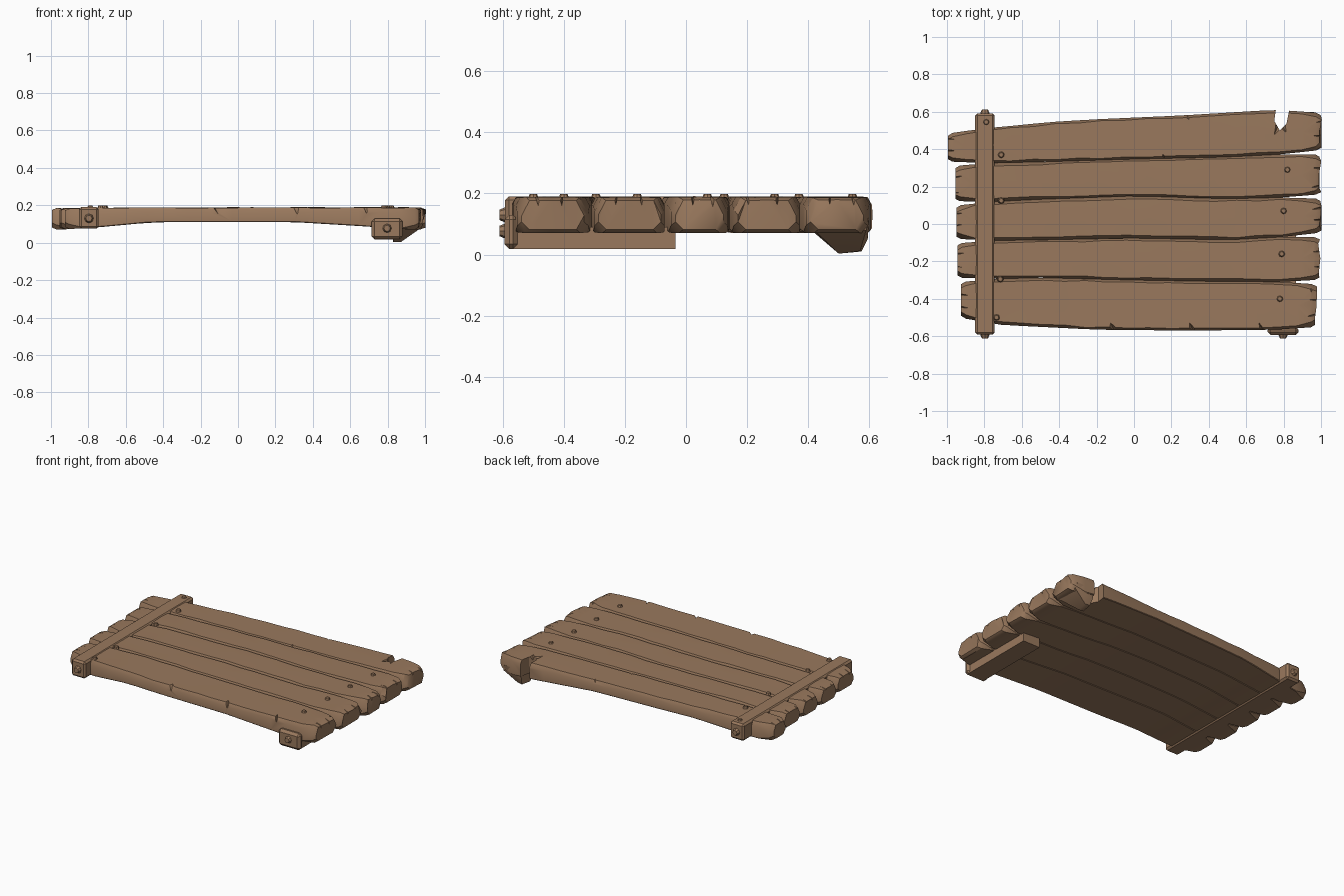
import bpy, bmesh, math, random
from mathutils import Vector, Matrix

if "Cube" in bpy.data.objects:
    bpy.data.objects.remove(bpy.data.objects["Cube"])

random.seed(4)
wood = bpy.data.materials.new("brown wood")
wood.diffuse_color = (0.32, 0.19, 0.11, 1)
wood.use_nodes = True
wood.node_tree.nodes["Principled BSDF"].inputs["Base Color"].default_value = wood.diffuse_color


def finish(name, bm, angle=35, bevel=0):
    bmesh.ops.recalc_face_normals(bm, faces=bm.faces)
    me = bpy.data.meshes.new(name)
    bm.to_mesh(me)
    bm.free()
    me.materials.append(wood)
    ob = bpy.data.objects.new(name, me)
    bpy.context.collection.objects.link(ob)
    bpy.ops.object.select_all(action='DESELECT')
    ob.select_set(True)
    bpy.context.view_layer.objects.active = ob
    if bevel:
        m = ob.modifiers.new("edge", 'BEVEL')
        m.width, m.segments = bevel, 1
    if angle:
        bpy.ops.object.shade_smooth_by_angle(angle=math.radians(angle))
    return ob


def hull(name, pts, angle=0):
    bm = bmesh.new()
    for p in pts:
        bm.verts.new(p)
    bmesh.ops.convex_hull(bm, input=bm.verts)
    return finish(name, bm, angle)


def box(name, x0, x1, y0, y1, z0, z1, bevel=0.012):
    bm = bmesh.new()
    bmesh.ops.create_cube(bm, size=1)
    for v in bm.verts:
        v.co = ((x0 + x1) / 2 + v.co.x * (x1 - x0), (y0 + y1) / 2 + v.co.y * (y1 - y0),
                (z0 + z1) / 2 + v.co.z * (z1 - z0))
    return finish(name, bm, 0, bevel)


def lerp(pts, x):
    if x <= pts[0][0]:
        return pts[0][1]
    for (a, p), (b, q) in zip(pts, pts[1:]):
        if x <= b:
            return p + (q - p) * (x - a) / (b - a)
    return pts[-1][1]


# Arched underside and the lines between the planks, from back to front
under = [(-0.95, 0.07), (-0.75, 0.082), (-0.45, 0.11), (0.3, 0.11), (0.7, 0.086), (0.92, 0.07)]
lines = [
    [(-1, 0.495), (-0.7, 0.52), (-0.45, 0.545), (-0.2, 0.56), (0.25, 0.58), (0.74, 0.61), (1, 0.605)],
    [(-1, 0.322), (-0.5, 0.332), (0, 0.347), (0.5, 0.358), (1, 0.384)],
    [(-1, 0.108), (-0.5, 0.132), (0, 0.15), (0.5, 0.135), (1, 0.147)],
    [(-1, -0.092), (-0.5, -0.085), (0, -0.075), (0.5, -0.085), (1, -0.058)],
    [(-1, -0.30), (-0.5, -0.287), (0, -0.3), (0.5, -0.308), (1, -0.31)],
    [(-1, -0.505), (-0.7, -0.54), (-0.2, -0.565), (0.3, -0.57), (1, -0.562)],
]
ends = [(-0.995, 0.998), (-0.955, 0.995), (-0.95, 0.998), (-0.945, 0.99), (-0.925, 0.972)]


def plank(i):
    x0, x1 = ends[i]
    n = 16
    xs = [x0, x0 + 0.025] + [x0 + 0.1 + (x1 - x0 - 0.2) * k / (n - 1) for k in range(n)] + [x1 - 0.025, x1]
    bm = bmesh.new()
    rings = []
    for k, x in enumerate(xs):
        tip = k in (0, len(xs) - 1)
        near = min(x - x0, x1 - x)
        gap = 0.012 * max(0, 1 - near / 0.2) + (0.012 if tip else 0)
        ya, yb = lerp(lines[i + 1], x) + gap, lerp(lines[i], x) - gap
        z0 = lerp(under, x) + (0.012 if tip else 0)
        z1 = 0.191 - random.uniform(0, 0.003) - (0.004 if x < -0.65 else 0) - (0.01 if tip else 0)
        c = random.uniform(0.008, 0.017) + (0.012 if near < 0.06 else 0)
        b = 0.025 if near < 0.06 else 0.004
        w = yb - ya
        ring = [(ya + b, z0), (yb - b, z0), (yb, z0 + b), (yb, z1 - 2 * c), (yb - c, z1 - 0.002),
                (ya + w * 0.5, z1 - random.uniform(0, 0.003)), (ya + c, z1 - 0.002), (ya, z1 - 2 * c), (ya, z0 + b)]
        rings.append([bm.verts.new((x + (random.uniform(-0.008, 0.008) if tip and 0 < k else 0), y, z))
                      for y, z in ring])
    for r, s in zip(rings, rings[1:]):
        for a in range(9):
            bm.faces.new((r[a], r[(a + 1) % 9], s[(a + 1) % 9], s[a]))
    bm.faces.new(rings[0])
    bm.faces.new(rings[-1])
    bmesh.ops.triangulate(bm, faces=bm.faces)
    return finish(f"plank_{i + 1}", bm)


def cut(ob, pts):
    cutter = hull("cutter", pts)
    cutter.hide_render = True
    m = ob.modifiers.new("chip", 'BOOLEAN')
    m.operation, m.object, m.solver = 'DIFFERENCE', cutter, 'EXACT'
    bpy.context.view_layer.objects.active = ob
    bpy.ops.object.modifier_apply(modifier=m.name)
    bpy.data.objects.remove(cutter)


# Wedge-shaped chip: mouth position, inward direction, length, half width, depth
def chip(ob, x, y, dx, dy, length, w, depth):
    p, d = Vector((x, y, 0.2)), Vector((dx, dy, 0)).normalized()
    s = Vector((-d.y, d.x, 0))
    o = p - d * 0.03
    cut(ob, [o + s * w * 1.3, o - s * w, o - Vector((0, 0, depth)), p + d * length + s * w * 0.4])


planks = [plank(i) for i in range(5)]

# Splits in the plank ends
for i, ob in enumerate(planks):
    x0, x1 = ends[i]
    for f in (0.33, 0.68):
        f += random.uniform(-0.08, 0.08)
        for x, d in ((x0, 1), (x1, -1)):
            y = lerp(lines[i + 1], x) * (1 - f) + lerp(lines[i], x) * f
            chip(ob, x, y, d, random.uniform(-0.2, 0.2), random.uniform(0.04, 0.07), 0.012, 0.06)

# Chips along the outer edges and seams
chip(planks[0], 0.27, 0.585, 0.3, -1, 0.05, 0.05, 0.06)
chip(planks[0], 0.17, 0.35, -0.3, 1, 0.05, 0.035, 0.05)
chip(planks[4], -0.1, -0.568, -0.2, 1, 0.06, 0.05, 0.07)
chip(planks[4], 0.32, -0.568, -0.3, 1, 0.06, 0.03, 0.07)
chip(planks[4], 0.69, -0.566, -0.4, 1, 0.06, 0.02, 0.07)
chip(planks[4], 0.94, -0.312, 0, -1, 0.08, 0.03, 0.05)

# Broken notch in the back plank, with the splintered piece hanging below it
notch = [(0.765, 0.66), (0.75, 0.55), (0.78, 0.50), (0.815, 0.535), (0.84, 0.66)]
cut(planks[0], [(x, y, z) for x, y in notch for z in (0.0, 0.25)])
chip(planks[0], 0.77, 0.53, -0.6, -1, 0.07, 0.03, 0.07)
chip(planks[0], 0.79, 0.52, 0.4, -1, 0.05, 0.03, 0.06)
hull("hanging_splinter", [
    (0.83, 0.50, 0.005), (0.87, 0.50, 0.003), (0.84, 0.575, 0.01), (0.875, 0.57, 0.012),
    (0.90, 0.49, 0.045), (0.90, 0.595, 0.05), (0.98, 0.42, 0.08), (0.97, 0.59, 0.08),
    (0.825, 0.49, 0.09), (0.83, 0.595, 0.06), (0.835, 0.60, 0.12), (0.96, 0.60, 0.12), (0.84, 0.41, 0.08)])
for ob in planks:
    bpy.context.view_layer.objects.active = ob
    ob.select_set(True)
bpy.ops.object.shade_smooth_by_angle(angle=math.radians(35))

# Cross battens
box("left_batten", -0.85, -0.745, -0.592, 0.592, 0.075, 0.19)
box("right_batten", 0.735, 0.865, -0.58, -0.035, 0.018, 0.09, 0)
box("right_batten_cap", 0.715, 0.88, -0.594, -0.55, 0.018, 0.13, 0.016)


def stud(name, loc, axis, r, h):
    bm = bmesh.new()
    bmesh.ops.create_cone(bm, cap_ends=True, segments=8, radius1=r, radius2=r * 0.65, depth=h)
    rot = Vector((0, 0, 1)).rotation_difference(Vector(axis)).to_matrix().to_4x4()
    bmesh.ops.transform(bm, matrix=Matrix.Translation(loc) @ rot, verts=bm.verts)
    finish(name, bm)


# Nail heads on top
for k, (x, y) in enumerate([(0.82, 0.29), (0.8, 0.07), (0.79, -0.16), (0.78, -0.4), (-0.71, 0.37),
                            (-0.71, 0.125), (-0.715, -0.295), (-0.735, -0.5), (-0.79, 0.545)]):
    stud(f"nail_{k + 1}", (x, y, 0.191), (0, 0, 1), 0.018, 0.016)

# Bolt heads on the batten ends
stud("left_front_bolt", (-0.797, -0.6, 0.13), (0, -1, 0), 0.026, 0.022)
stud("left_back_bolt", (-0.797, 0.6, 0.13), (0, 1, 0), 0.026, 0.022)
stud("right_front_bolt", (0.797, -0.6, 0.077), (0, -1, 0), 0.026, 0.022)
